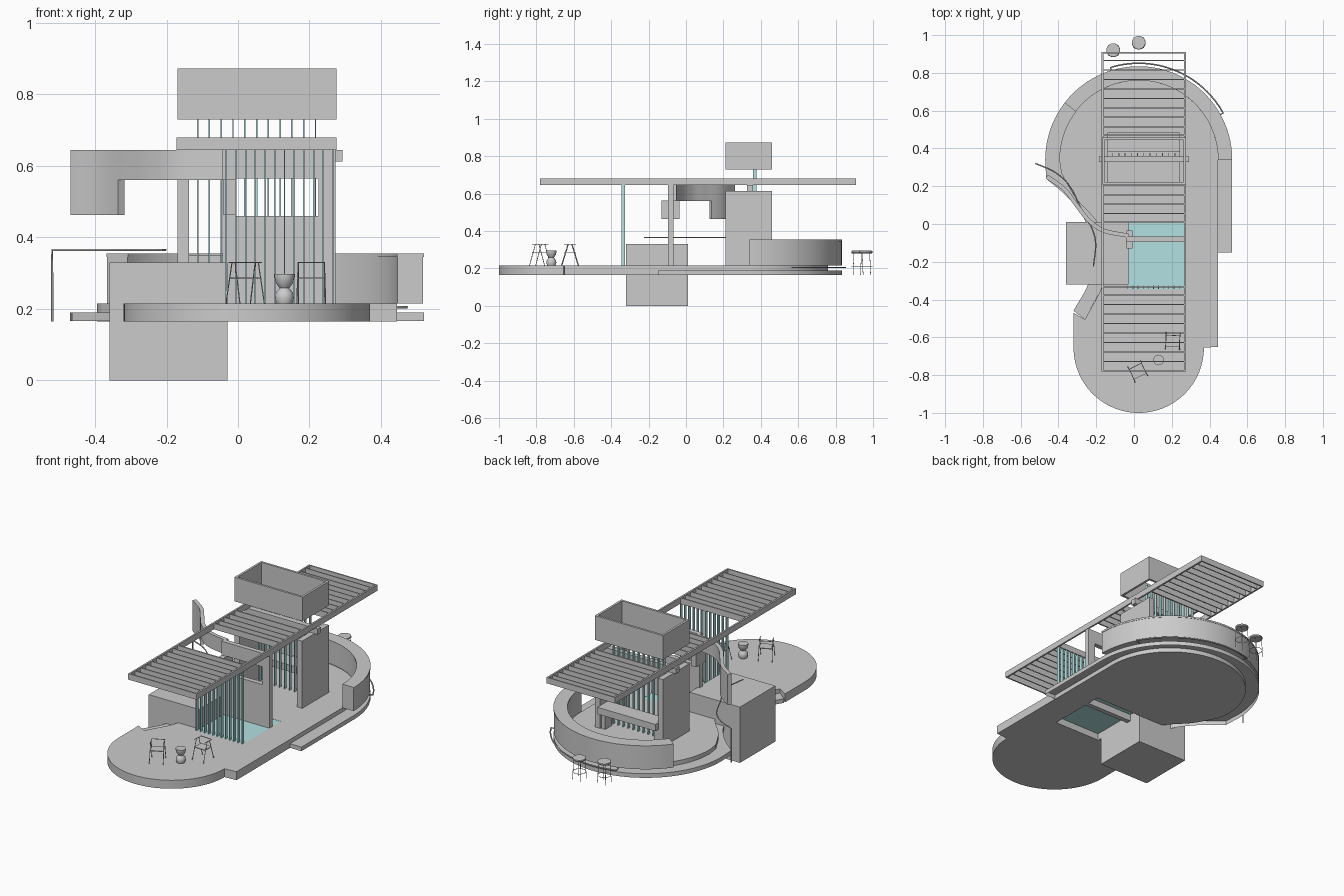
import bpy, bmesh, math
from mathutils import Vector

if "Cube" in bpy.data.objects:
    bpy.data.objects.remove(bpy.data.objects["Cube"])

glass = bpy.data.materials.new("teal_glass")
glass.diffuse_color = (0.45, 0.75, 0.76, 0.6)
glass.use_nodes = True
glass.node_tree.nodes["Principled BSDF"].inputs["Base Color"].default_value = glass.diffuse_color
CX, CY = 0.025, 0.34          # centre of the round bar end


def finish(bm, name, mat=None):
    bmesh.ops.recalc_face_normals(bm, faces=bm.faces)
    me = bpy.data.meshes.new(name)
    bm.to_mesh(me)
    bm.free()
    ob = bpy.data.objects.new(name, me)
    bpy.context.collection.objects.link(ob)
    if mat:
        me.materials.append(mat)
    bpy.ops.object.select_all(action='DESELECT')
    ob.select_set(True)
    bpy.context.view_layer.objects.active = ob
    bpy.ops.object.shade_smooth_by_angle(angle=math.radians(30))
    return ob


def prism(name, pts, z0, z1, mat=None):
    bm = bmesh.new()
    f = bm.faces.new([bm.verts.new((x, y, z0)) for x, y in pts])
    r = bmesh.ops.extrude_face_region(bm, geom=[f])
    for v in r['geom']:
        if isinstance(v, bmesh.types.BMVert):
            v.co.z = z1
    return finish(bm, name, mat)


def box(name, x0, x1, y0, y1, z0, z1, mat=None):
    bpy.ops.mesh.primitive_cube_add(size=1, location=((x0 + x1) / 2, (y0 + y1) / 2, (z0 + z1) / 2))
    ob = bpy.context.object
    ob.name = name
    ob.scale = (x1 - x0, y1 - y0, z1 - z0)
    if mat:
        ob.data.materials.append(mat)
    return ob


def arc(cx, cy, r, a0, a1, n=48):
    return [(cx + r * math.cos(math.radians(a0 + (a1 - a0) * i / n)),
             cy + r * math.sin(math.radians(a0 + (a1 - a0) * i / n))) for i in range(n + 1)]


def spline(pts, n=10):
    p = [Vector(q) for q in pts]
    p = [2 * p[0] - p[1]] + p + [2 * p[-1] - p[-2]]
    out = []
    for i in range(1, len(p) - 2):
        a, b, c, d = p[i - 1:i + 3]
        for k in range(n):
            t = k / n
            out.append(0.5 * (2 * b + (c - a) * t + (2 * a - 5 * b + 4 * c - d) * t ** 2
                              + (3 * b - a - 3 * c + d) * t ** 3))
    return [tuple(v) for v in out + [p[-2]]]


def ribbon(name, path, t, z0, z1):
    p = [Vector(q) for q in path]
    left, right = [], []
    for i, q in enumerate(p):
        d = (p[min(i + 1, len(p) - 1)] - p[max(i - 1, 0)]).normalized()
        n = Vector((-d.y, d.x)) * t / 2
        left.append(tuple(q + n))
        right.append(tuple(q - n))
    return prism(name, left + right[::-1], z0, z1)


def tube(name, paths, r, loc=(0, 0, 0), rot=0):
    cu = bpy.data.curves.new(name, 'CURVE')
    cu.dimensions = '3D'
    cu.bevel_depth = r
    cu.bevel_resolution = 1
    cu.use_fill_caps = True
    for pts in paths:
        s = cu.splines.new('POLY')
        s.points.add(len(pts) - 1)
        for q, co in zip(s.points, pts):
            q.co = (*co, 1)
    ob = bpy.data.objects.new(name, cu)
    ob.location = loc
    ob.rotation_euler.z = rot
    bpy.context.collection.objects.link(ob)
    return ob


def lathe(name, prof, loc, n=24):
    bm = bmesh.new()
    rings = [[bm.verts.new((loc[0] + r * math.cos(2 * math.pi * i / n),
                            loc[1] + r * math.sin(2 * math.pi * i / n), z)) for i in range(n)] for r, z in prof]
    for a, b in zip(rings, rings[1:]):
        for i in range(n):
            bm.faces.new((a[i], a[(i + 1) % n], b[(i + 1) % n], b[i]))
    bm.faces.new(rings[0])
    bm.faces.new(rings[-1])
    return finish(bm, name)


# Floor slab: round terrace in front, round bar end behind, bite on the left
front = arc(CX, -0.655, 0.345, 180, 360)
bite = spline([(-0.385, 0.27), (-0.31, 0.14), (-0.19, 0.0), (-0.145, -0.15), (-0.17, -0.33), (-0.26, -0.505)])
floor = prism("floor_slab", front + [(0.445, -0.65)] + arc(CX, CY, 0.42, 0, 180) + bite + [(-0.32, -0.47)],
              0.165, 0.215)
# Low step around the bar end and the bite, open underneath
low = spline([(-0.465, 0.24), (-0.35, 0.14), (-0.255, 0.01), (-0.215, -0.15), (-0.24, -0.31), (-0.32, -0.46)])
step = prism("low_step", [(0.44, -0.15), (0.52, -0.15)] + arc(CX, CY, 0.495, 0, 180) + low
             + [(-0.26, -0.505), (-0.165, -0.33), (-0.1, 0.1), (0.0, 0.3), (0.44, 0.3)], 0.1655, 0.19)
bm = bmesh.new()
bm.from_mesh(step.data)
bmesh.ops.delete(bm, geom=[f for f in bm.faces if f.normal.z < -0.9], context='FACES')
bm.to_mesh(step.data)
bm.free()

# Opening in the slab and step under the glass floor
cut = box("floor_cutter", -0.03, 0.273, -0.345, 0.01, 0.1, 0.3)
cut.hide_render = True
m = floor.modifiers.new("opening", 'BOOLEAN')
m.object = cut
m.solver = 'EXACT'
bpy.context.view_layer.objects.active = floor
bpy.ops.object.modifier_apply(modifier="opening")
bpy.data.objects.remove(cut)
box("glass_floor", -0.03, 0.273, -0.345, 0.01, 0.205, 0.214, glass)
box("storage_block", -0.36, -0.03, -0.32, 0.01, 0, 0.33)

# Curved bar wall with a thin cap
END = 142.5
prism("bar_wall", arc(CX, CY, 0.493, 0, END) + arc(CX, CY, 0.422, END, 0), 0.215, 0.345)
prism("bar_cap", arc(CX, CY, 0.495, 0, END) + arc(CX, CY, 0.42, END, 0), 0.345, 0.355)
# Foot rail with ends turned into the wall
rail = [(x, y, 0.205) for x, y in arc(CX, CY, 0.511, 29, 107)]
ends = [(*arc(CX, CY, 0.47, a, a, 1)[0], 0.205) for a in (29, 107)]
tube("foot_rail", [ends[:1] + rail + ends[1:]], 0.004)

# Window wall and its small side block
WY = (-0.095, -0.067)
box("window_wall_lower", -0.043, 0.273, *WY, 0.165, 0.46)
box("window_wall_header", -0.043, 0.273, *WY, 0.565, 0.645)
box("window_jamb_left", -0.043, -0.008, *WY, 0.46, 0.565)
box("window_jamb_right", 0.226, 0.273, *WY, 0.46, 0.565)
box("window_side_block", -0.04, -0.008, -0.13, -0.035, 0.463, 0.563)

# High curved fascia with a dropped end
path = spline([(-0.462, 0.252), (-0.37, 0.185), (-0.3, 0.095), (-0.24, 0.02), (-0.16, -0.035), (-0.03, -0.062)])
ribbon("curved_fascia", path, 0.022, 0.56, 0.645)
ribbon("fascia_drop", path[:17], 0.022, 0.463, 0.56)

# Handrail over the block
hand = spline([(-0.52, 0.32, 0.365), (-0.42, 0.275, 0.365), (-0.34, 0.2, 0.365), (-0.27, 0.06, 0.365),
               (-0.22, -0.03, 0.365), (-0.203, -0.11, 0.365), (-0.215, -0.225, 0.365)])
tube("handrail", [[(-0.52, 0.32, 0.165)] + hand], 0.0035)

# Piers, cross beam and bar shelf
for side, x in (("left", -0.17), ("right", 0.24)):
    box(side + "_pier", x, x + 0.033, 0.21, 0.459, 0.215, 0.613)
box("cross_beam", -0.185, 0.292, 0.327, 0.358, 0.612, 0.645)
box("shelf_top", -0.14, 0.24, 0.385, 0.485, 0.31, 0.35)
for x in (-0.135, 0.21):
    box("shelf_leg", x, x + 0.025, 0.39, 0.455, 0.215, 0.31)

# Canopy frame with three groups of upright blades
for x in (-0.172, 0.266):
    box("canopy_side_rail", x, x + 0.01, -0.78, 0.91, 0.645, 0.68)
for y in (-0.78, -0.335, 0.005, 0.205, 0.465, 0.902):
    box("canopy_cross_rail", -0.17, 0.275, y, y + 0.008, 0.645, 0.68)
for y0, n in ((-0.727, 8), (0.055, 3), (0.515, 8)):
    for i in range(n):
        y = y0 + i * 0.05
        box("canopy_blade", -0.163, 0.267, y - 0.003, y + 0.003, 0.646, 0.679)

# Raised open box above the canopy
B = (-0.17, 0.275, 0.21, 0.459)
T = 0.013
box("raised_box_front", B[0], B[1], B[2], B[2] + T, 0.73, 0.873)
box("raised_box_back", B[0], B[1], B[3] - T, B[3], 0.73, 0.873)
box("raised_box_left", B[0], B[0] + T, B[2] + T, B[3] - T, 0.73, 0.873)
box("raised_box_right", B[1] - T, B[1], B[2] + T, B[3] - T, 0.73, 0.873)

# Glass fins: front screen and back screen
for i in range(12):
    x = -0.035 + i * 0.0272
    box("front_fin", x, x + 0.004, -0.345, -0.325, 0.205, 0.645, glass)
for i in range(11):
    x = -0.115 + i * 0.033
    box("back_fin", x, x + 0.004, 0.358, 0.376, 0.215, 0.75, glass)

# Bar stools
for x, y in ((-0.11, 0.92), (0.025, 0.96)):
    lathe("stool_seat", [(0.033, 0.28), (0.036, 0.284), (0.036, 0.292), (0.031, 0.295)], (x, y))
    legs = [[(sx * 0.022, sy * 0.022, 0.283), (sx * 0.027, sy * 0.027, 0.165)] for sx in (-1, 1) for sy in (-1, 1)]
    ring = [(px, py, 0.21) for px, py in arc(0, 0, 0.035, 0, 360, 20)]
    tube("stool_legs", legs + [ring], 0.0015, (x, y, 0))

# Hourglass table
lathe("terrace_table", [(0.022, 0.215), (0.027, 0.23), (0.024, 0.245), (0.013, 0.258), (0.024, 0.272),
                        (0.028, 0.29), (0.028, 0.297)], (0.13, -0.72))

# Terrace chairs: thin splayed frame, seat and top rail
for x, y, r in ((0.205, -0.62, -0.05), (0.02, -0.78, 0.45)):
    frame = []
    for s in (-1, 1):
        frame += [[(s * 0.038, -0.045, 0.215), (s * 0.036, -0.01, 0.33)],
                  [(s * 0.038, 0.045, 0.215), (s * 0.036, 0.01, 0.33)],
                  [(s * 0.036, -0.03, 0.33), (s * 0.036, 0.03, 0.33)]]
    frame += [[(-0.036, 0.03, 0.33), (0.036, 0.03, 0.33)]]
    tube("chair_frame", frame, 0.0018, (x, y, 0), r)
    seat = box("chair_seat", x - 0.036, x + 0.036, y - 0.03, y + 0.03, 0.284, 0.288)
    seat.rotation_euler.z = r
